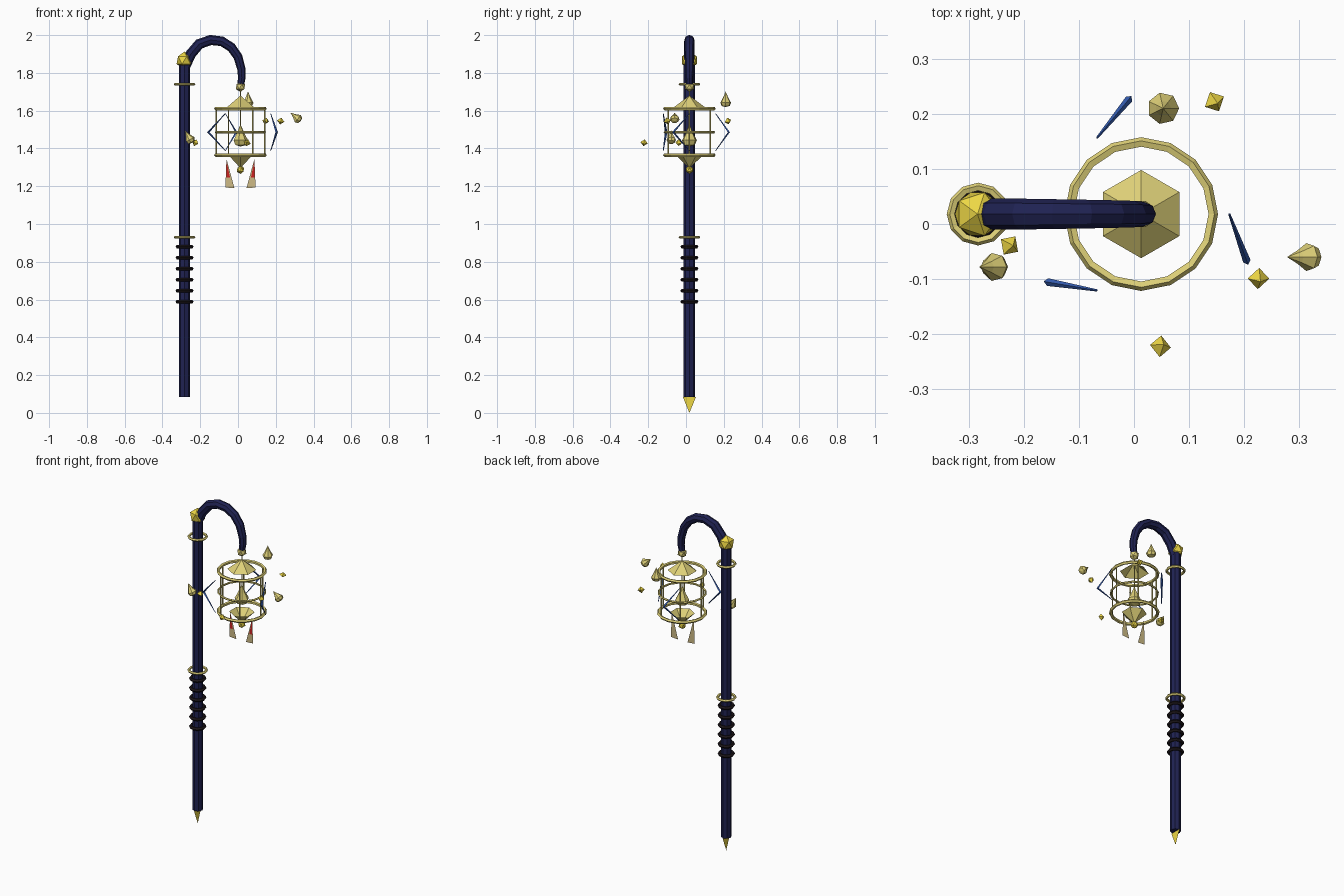
import bpy, bmesh, math
from mathutils import Vector

if "Cube" in bpy.data.objects:
    bpy.data.objects.remove(bpy.data.objects["Cube"])

def mat(name, r, g, b):
    m = bpy.data.materials.new(name)
    m.diffuse_color = (r, g, b, 1)
    m.use_nodes = True
    m.node_tree.nodes["Principled BSDF"].inputs["Base Color"].default_value = m.diffuse_color
    return m

NAVY = mat("navy", 0.014, 0.016, 0.085)
GOLD = mat("gold", 0.85, 0.68, 0.06)
PALE = mat("pale_gold", 0.74, 0.64, 0.19)
BLACK = mat("grip_black", 0.012, 0.008, 0.01)
BLUE = mat("blue", 0.035, 0.11, 0.45)
TAN = mat("tan", 0.62, 0.5, 0.24)
RED = mat("red", 0.6, 0.015, 0.015)
PX, CX, CY = -0.283, 0.013, 0.018   # pole x, lantern x, shared y

def finish(name, verts, faces, m, loc=(0, 0, 0), rot=(0, 0, 0)):
    me = bpy.data.meshes.new(name)
    me.from_pydata(verts, [], faces)
    me.materials.append(m)
    if len(faces) > 1:
        bm = bmesh.new()
        bm.from_mesh(me)
        bmesh.ops.remove_doubles(bm, verts=bm.verts, dist=1e-5)
        bmesh.ops.recalc_face_normals(bm, faces=bm.faces)
        bm.to_mesh(me)
        bm.free()
    ob = bpy.data.objects.new(name, me)
    ob.location, ob.rotation_euler = loc, rot
    bpy.context.collection.objects.link(ob)
    return ob

def lathe(name, profile, n, m, loc, rot=(0, 0, 0)):
    """Spin (radius, z) points around z."""
    verts = [(r * math.cos(2 * math.pi * i / n), r * math.sin(2 * math.pi * i / n), z)
             for r, z in profile for i in range(n)]
    faces = [(k * n + i, k * n + (i + 1) % n, (k + 1) * n + (i + 1) % n, (k + 1) * n + i)
             for k in range(len(profile) - 1) for i in range(n)]
    return finish(name, verts, faces, m, loc, rot)

def tube(name, pts, radii, n, m, side):
    """Sweep an n-gon along a path; side is a vector square to the path plane."""
    pts, side = [Vector(p) for p in pts], Vector(side).normalized()
    verts, faces = [], []
    for k, p in enumerate(pts):
        t = (pts[min(k + 1, len(pts) - 1)] - pts[max(k - 1, 0)]).normalized()
        u = t.cross(side).normalized()
        for i in range(n):
            a = 2 * math.pi * i / n
            verts.append(p + radii[k] * (u * math.cos(a) + side * math.sin(a)))
    for k in range(len(pts) - 1):
        for i in range(n):
            j = (i + 1) % n
            faces.append((k * n + i, k * n + j, (k + 1) * n + j, (k + 1) * n + i))
    faces += [tuple(range(n)), tuple(range((len(pts) - 1) * n, len(pts) * n))]
    return finish(name, verts, faces, m)

def ring(name, x, z, R, r, n, m):
    bpy.ops.mesh.primitive_torus_add(major_radius=R, minor_radius=r, major_segments=n,
                                     minor_segments=5, location=(x, CY, z))
    ob = bpy.context.object
    ob.name = name
    ob.data.materials.append(m)
    for p in ob.data.polygons:
        p.use_smooth = False

def ball(name, x, y, z, r, m):
    bpy.ops.mesh.primitive_ico_sphere_add(subdivisions=1, radius=r, location=(x, y, z))
    ob = bpy.context.object
    ob.name = name
    ob.data.materials.append(m)

def drop(name, loc, r, h, m, rot=(0, 0, 0)):
    lathe(name, [(0, -0.4 * h), (0.75 * r, -0.33 * h), (r, -0.12 * h), (0.5 * r, 0.2 * h), (0, 0.6 * h)],
          7, m, loc, rot)

# Staff pole with flat foot spike
lathe("pole", [(0, 0.085), (0.03, 0.085), (0.03, 1.85), (0, 1.85)], 8, NAVY, (PX, CY, 0))
finish("foot_spike", [(PX, CY - 0.035, 0.085), (PX, CY, 0), (PX, CY + 0.035, 0.085)], [(0, 1, 2)], GOLD)

# Curved hook
hook = [(-0.278, 1.84), (-0.25, 1.9), (-0.205, 1.953), (-0.145, 1.974), (-0.085, 1.967), (-0.035, 1.935),
        (0.0, 1.885), (0.018, 1.82), (0.02, 1.775), (0.014, 1.735)]
tube("hook", [(x, CY, z) for x, z in hook],
     [0.028, 0.028, 0.028, 0.027, 0.026, 0.025, 0.024, 0.022, 0.02, 0.018], 8, NAVY, (0, 1, 0))

# Pole knob, collars and grip wraps
ball("pole_knob", PX - 0.001, CY, 1.867, 0.046, GOLD)
for z in (1.74, 0.93):
    ring("pole_collar", PX, z, 0.049, 0.008, 12, PALE)
for i in range(6):
    ring("grip_wrap", PX, 0.88 - i * 0.0583, 0.038, 0.01, 12, BLACK)

# Lantern suspension
ball("hook_bead", CX, CY, 1.727, 0.028, PALE)
lathe("hanger_rod", [(0.003, 1.5), (0.003, 1.71)], 5, PALE, (CX, CY, 0))

# Lantern cage
for name, z, r in (("cage_top_ring", 1.611, 0.0095), ("cage_middle_ring", 1.486, 0.006),
                   ("cage_bottom_ring", 1.365, 0.0095)):
    ring(name, CX, z, 0.13, r, 16, PALE)
for i in range(6):
    a = i * math.pi / 3
    lathe("cage_bar", [(0.004, 1.365), (0.004, 1.611)], 5, PALE,
          (CX + 0.128 * math.cos(a), CY + 0.128 * math.sin(a), 0))
lathe("cage_cap", [(0.08, 1.62), (0, 1.68)], 6, PALE, (CX, CY, 0), (0, 0, math.radians(30)))
lathe("cage_base", [(0.07, 1.362), (0, 1.295)], 6, PALE, (CX, CY, 0), (0, 0, math.radians(30)))
drop("core_crystal", (CX, CY, 1.458), 0.04, 0.12, PALE)
ball("base_bead", CX, CY, 1.287, 0.022, GOLD)

# Hanging paper charms, mirrored
for s in (-1, 1):
    def tri(name, pts, y, m):
        finish(name, [(CX + s * x, y, z) for x, z in pts], [(0, 1, 2)], m)
    tri("paper_charm", [(0.074, 1.345), (0.08, 1.193), (0.032, 1.19)], 0.012, TAN)
    tri("charm_stripe", [(0.074, 1.335), (0.075, 1.245), (0.055, 1.245)], 0.011, RED)

# Bent blue blades circling the cage
for k in range(3):
    a = math.radians(96 + 120 * k)
    b = a + math.radians(24)
    def at(r, ang, z):
        return Vector((CX + r * math.cos(ang), CY + r * math.sin(ang), z))
    pts = [at(0.16, b, 1.585), at(0.21, a, 1.486), at(0.16, b, 1.388)]
    side = (pts[1] - pts[0]).cross(pts[2] - pts[1])
    tube("blue_blade", pts, [0.002, 0.007, 0.002], 4, BLUE, side)

# Floating drops and gold shards
drop("floating_drop", (0.053, 0.21, 1.652), 0.029, 0.082, PALE)
drop("floating_drop", (0.31, -0.06, 1.562), 0.026, 0.07, PALE, (0, math.radians(-50), 0))
drop("floating_drop", (-0.258, -0.078, 1.455), 0.026, 0.075, PALE, (0, math.radians(-30), 0))
for i, (x, y, z) in enumerate([(0.226, -0.099, 1.545), (0.146, 0.222, 1.545),
                               (-0.226, -0.039, 1.43), (0.048, -0.222, 1.43)]):
    lathe("gold_shard", [(0, -0.019), (0.02, 0), (0, 0.019)], 4, GOLD, (x, y, z), (0.3, 0.2, 0.5 * i))
